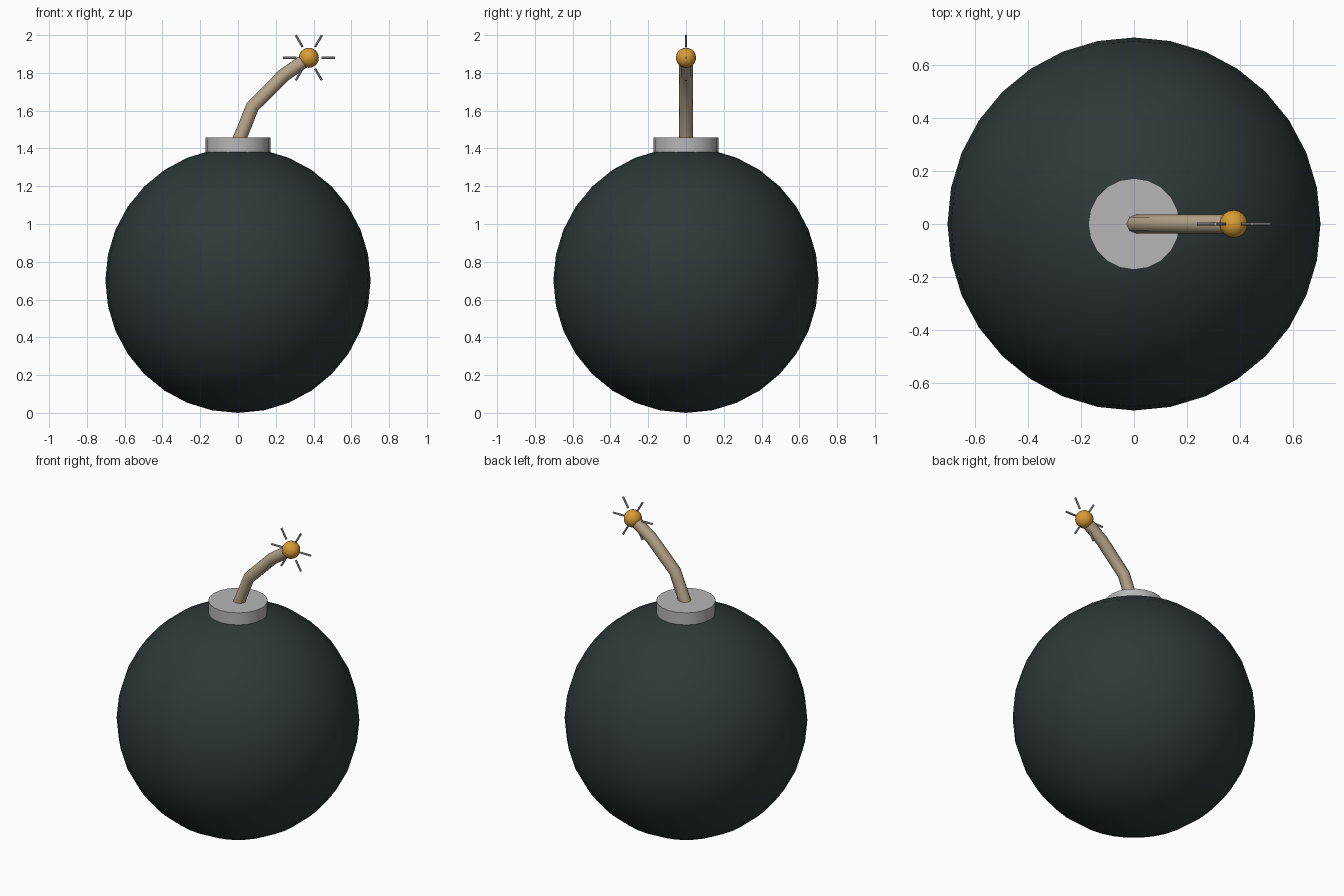
import bpy
import math
from mathutils import Vector

if "Cube" in bpy.data.objects:
    bpy.data.objects.remove(bpy.data.objects["Cube"], do_unlink=True)


def make_material(name, color):
    mat = bpy.data.materials.new(name)
    mat.use_nodes = True
    mat.diffuse_color = (*color, 1)
    for node in mat.node_tree.nodes:
        if node.type == "BSDF_PRINCIPLED":
            node.inputs["Base Color"].default_value = (*color, 1)
    return mat


charcoal = make_material("charcoal", (0.028, 0.040, 0.039))
steel = make_material("steel_grey", (0.47, 0.47, 0.47))
rope = make_material("rope_tan", (0.46, 0.37, 0.25))
amber = make_material("amber", (0.69, 0.33, 0.035))


def finish(name, mat, angle=40):
    """Name, colour and smooth the active object."""
    obj = bpy.context.object
    obj.name = name
    obj.data.name = name
    obj.data.materials.clear()
    obj.data.materials.append(mat)
    bpy.ops.object.shade_smooth_by_angle(angle=math.radians(angle))
    return obj


def ball(name, mat, radius, center, segments, rings):
    bpy.ops.mesh.primitive_uv_sphere_add(
        segments=segments, ring_count=rings, radius=radius, location=center)
    return finish(name, mat)


def rod(name, mat, radius, start, end, sides):
    start, end = Vector(start), Vector(end)
    axis = end - start
    bpy.ops.mesh.primitive_cylinder_add(
        vertices=sides, radius=radius, depth=axis.length, location=(start + end) / 2)
    bpy.context.object.rotation_euler = axis.to_track_quat("Z", "Y").to_euler()
    return finish(name, mat)


# Round body and the collar on top
ball("body", charcoal, 0.702, (0, 0, 0.702), 32, 16)
rod("collar", steel, 0.172, (0, 0, 1.33), (0, 0, 1.457), 20)

# Bent fuse: a tube swept along a short path
tip = Vector((0.375, 0, 1.88))
path = [(0, 0, 1.43), (0.077, 0, 1.622), (0.243, 0, 1.788), tip]
curve = bpy.data.curves.new("fuse", "CURVE")
curve.dimensions = "3D"
curve.bevel_depth = 0.036
curve.bevel_resolution = 2
curve.use_fill_caps = True
spline = curve.splines.new("POLY")
spline.points.add(len(path) - 1)
for point, co in zip(spline.points, path):
    point.co = (*co, 1)
fuse = bpy.data.objects.new("fuse", curve)
bpy.context.collection.objects.link(fuse)
bpy.ops.object.select_all(action="DESELECT")
fuse.select_set(True)
bpy.context.view_layer.objects.active = fuse
bpy.ops.object.convert(target="MESH")
finish("fuse", rope, 50)

# Glowing tip with a ring of six thin rays
ball("spark", amber, 0.053, tip, 16, 12)
for i in range(6):
    angle = i * math.tau / 6
    ray = Vector((math.cos(angle), 0, math.sin(angle)))
    rod(f"spark_ray_{i + 1}", steel, 0.006, tip + ray * 0.066, tip + ray * 0.138, 8)
